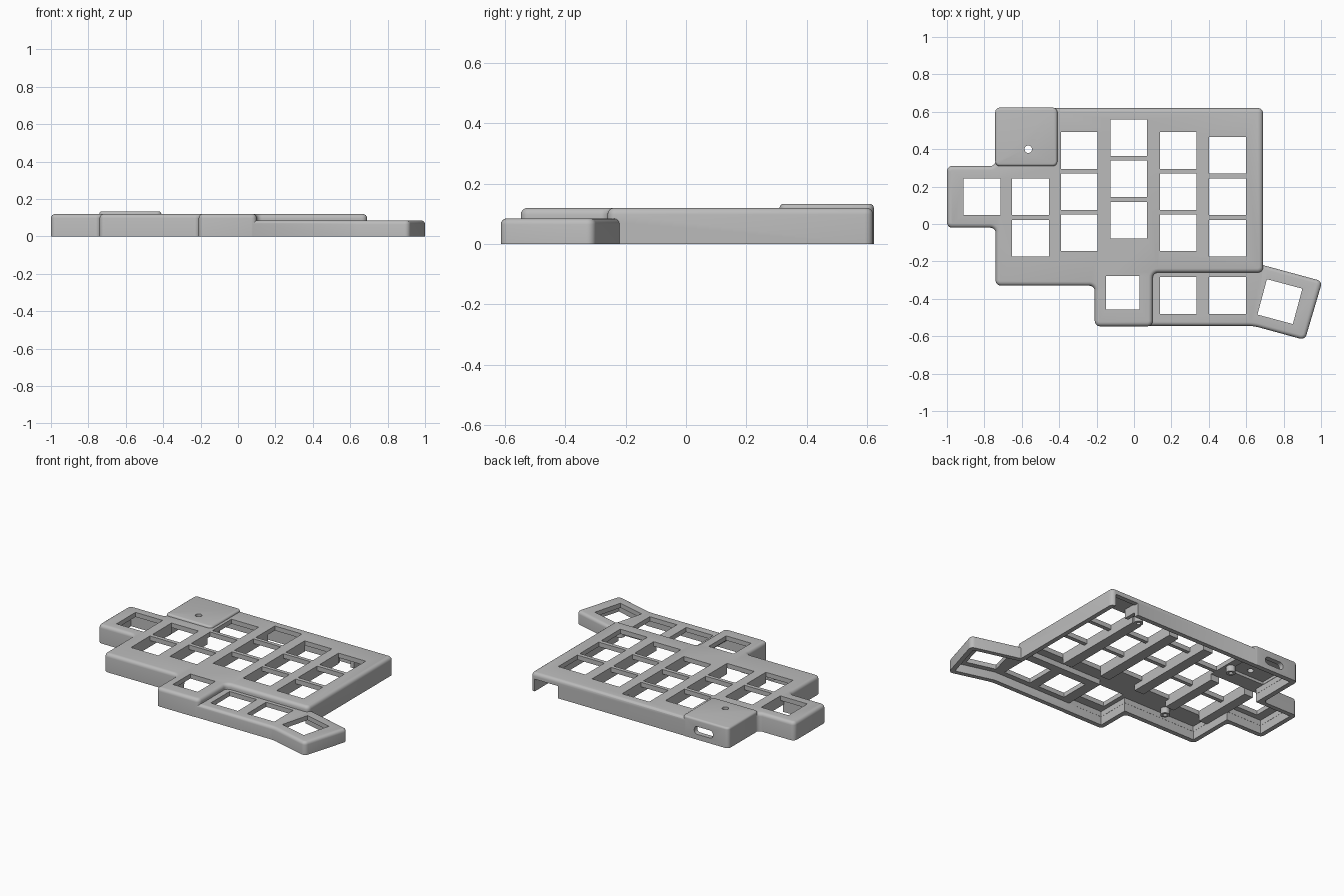
import bpy, bmesh
from mathutils import Vector, Matrix, geometry

cube = bpy.data.objects.get("Cube")
if cube:
    bpy.data.objects.remove(cube, do_unlink=True)

grey = bpy.data.materials.new("case grey")
grey.use_nodes = True
colour = (0.5, 0.5, 0.5, 1)
grey.diffuse_color = colour
grey.node_tree.nodes["Principled BSDF"].inputs["Base Color"].default_value = colour


def finish(name, bm):
    bmesh.ops.recalc_face_normals(bm, faces=bm.faces)
    mesh = bpy.data.meshes.new(name)
    bm.to_mesh(mesh)
    bm.free()
    mesh.materials.append(grey)
    obj = bpy.data.objects.new(name, mesh)
    bpy.context.collection.objects.link(obj)
    return obj


def prism(name, outline, z0, z1, corner=0, rim=0):
    """Extrude an outline, then round its upright corners and top rim."""
    bm = bmesh.new()
    base = bm.faces.new([bm.verts.new((x, y, z0)) for x, y in outline])
    top = bmesh.ops.extrude_face_region(bm, geom=[base], use_keep_orig=True)["geom"]
    for v in top:
        if isinstance(v, bmesh.types.BMVert):
            v.co.z = z1
    bmesh.ops.recalc_face_normals(bm, faces=bm.faces)
    if corner:
        upright = [e for e in bm.edges if abs(e.verts[0].co.z - e.verts[1].co.z) > 0.01]
        bmesh.ops.bevel(bm, geom=upright, offset=corner, segments=5, profile=0.5, affect="EDGES")
    if rim:
        ring = [e for e in bm.edges if all(abs(v.co.z - z1) < 1e-4 for v in e.verts)]
        bmesh.ops.bevel(bm, geom=ring, offset=rim, segments=4, profile=0.5, affect="EDGES")
    return finish(name, bm)


def box(name, x0, x1, y0, y1, z0, z1):
    return prism(name, [(x0, y0), (x1, y0), (x1, y1), (x0, y1)], z0, z1)


def cylinder(name, x, y, radius, z0, z1):
    bm = bmesh.new()
    bmesh.ops.create_cone(bm, cap_ends=True, segments=24, radius1=radius, radius2=radius,
                          depth=z1 - z0, matrix=Matrix.Translation((x, y, (z0 + z1) / 2)))
    return finish(name, bm)


def inset(outline, d):
    """Shift every side of a counter-clockwise outline inward."""
    pts = [Vector(p) for p in outline]
    sides = []
    for a, b in zip(pts, pts[1:] + pts[:1]):
        t = (b - a).normalized()
        n = Vector((-t.y, t.x)) * d
        sides.append((a + n, t))
    result = []
    for (p, t), (q, u) in zip(sides[-1:] + sides[:-1], sides):
        hit = geometry.intersect_line_line((*p, 0), (*(p + t), 0), (*q, 0), (*(q + u), 0))
        result.append(hit[0].xy)
    return result


def combine(target, other, operation):
    mod = target.modifiers.new(operation, "BOOLEAN")
    mod.operation, mod.object, mod.solver = operation, other, "EXACT"
    bpy.context.view_layer.objects.active = target
    bpy.ops.object.modifier_apply(modifier=mod.name)
    bpy.data.objects.remove(other, do_unlink=True)


# Outlines, counter-clockwise
left_part = [(-0.74, 0.62), (-0.74, 0.31), (-1, 0.31), (-1, -0.02), (-0.74, -0.02),
             (-0.74, -0.33), (-0.21, -0.33), (-0.21, -0.547)]
thumb_end = [(0.64, -0.545), (0.914, -0.62), (1.007, -0.306), (0.69, -0.22)]
main_outline = left_part + [(0.1, -0.547), (0.1, -0.26), (0.69, -0.26), (0.69, 0.62)]
full_outline = left_part + thumb_end + [(0.69, 0.62)]
thumb_outline = [(0, -0.545)] + thumb_end + [(0.6, -0.196), (0, -0.196)]
cover_outline = [(-0.742, 0.31), (-0.41, 0.31), (-0.41, 0.622), (-0.742, 0.622)]

# Outer shell: main deck, lower thumb deck, raised controller cover
case = prism("case_shell", main_outline, 0, 0.12, 0.028, 0.022)
combine(case, prism("thumb", thumb_outline, 0, 0.085, 0.028, 0.02), "UNION")
combine(case, prism("cover", cover_outline, 0, 0.133, 0.024, 0.013), "UNION")

# Hollow underside
combine(case, prism("low_cavity", inset(full_outline, 0.03), -0.1, 0.055), "DIFFERENCE")
combine(case, prism("deck_cavity", inset(main_outline, 0.031), -0.1, 0.09), "DIFFERENCE")
combine(case, prism("cover_cavity", inset(cover_outline, 0.035), -0.1, 0.108), "DIFFERENCE")

# Key openings: column centre x, then centre y of each key
columns = [(-0.813, [0.145]), (-0.553, [0.145, -0.077]), (-0.293, [0.393, 0.173, -0.047]),
           (-0.028, [0.462, 0.242, 0.02]), (0.237, [0.393, 0.173, -0.047]),
           (0.5, [0.367, 0.145, -0.077]), (-0.06, [-0.368]), (0.237, [-0.382]), (0.5, [-0.382])]
half = 0.098
for x, rows in columns:
    for y in rows:
        h = 0.09 if x == -0.06 else half
        combine(case, box("key", x - h, x + h, y - h, y + h, -0.1, 0.3), "DIFFERENCE")
turned = box("key", -half, half, -half, half, -0.1, 0.3)
turned.data.transform(Matrix.Translation((0.78, -0.415, 0)) @ Matrix.Rotation(-0.262, 4, "Z"))
combine(case, turned, "DIFFERENCE")

# Reset hole, cable port and rear jack opening
combine(case, cylinder("reset", -0.565, 0.4, 0.02, -0.1, 0.3), "DIFFERENCE")
port = prism("port", [(-0.63, 0.035), (-0.495, 0.035), (-0.495, 0.085), (-0.63, 0.085)], -0.1, 0.1, 0.022)
port.data.transform(Matrix.Translation((0, 0.62, 0)) @ Matrix.Rotation(1.5708, 4, "X"))
combine(case, port, "DIFFERENCE")
combine(case, box("jack", 0.49, 0.66, 0.55, 0.7, -0.1, 0.08), "DIFFERENCE")

case.select_set(True)
bpy.context.view_layer.objects.active = case
bpy.ops.object.shade_smooth_by_angle(angle=0.6)

# Stiffening ribs beneath the deck, between neighbouring key columns
for i in range(5):
    (xa, ya), (xb, yb) = columns[i], columns[i + 1]
    low = min(ya + yb) - half
    high = min(max(ya), max(yb)) + half
    box(f"rib_{i + 1}", xa + half, xb - half, low, high, 0.05, 0.092)

# Screw bosses and jack bracket
for i, (x, y) in enumerate([(0.368, 0.48), (0.63, -0.22), (-0.43, 0.38), (-0.45, -0.25)]):
    boss = cylinder(f"screw_boss_{i + 1}", x, y, 0.028, 0.05, 0.092)
    combine(boss, cylinder("screw_hole", x, y, 0.013, 0, 0.085), "DIFFERENCE")
box("jack_bracket", 0.465, 0.49, 0.5, 0.595, 0.03, 0.092)
